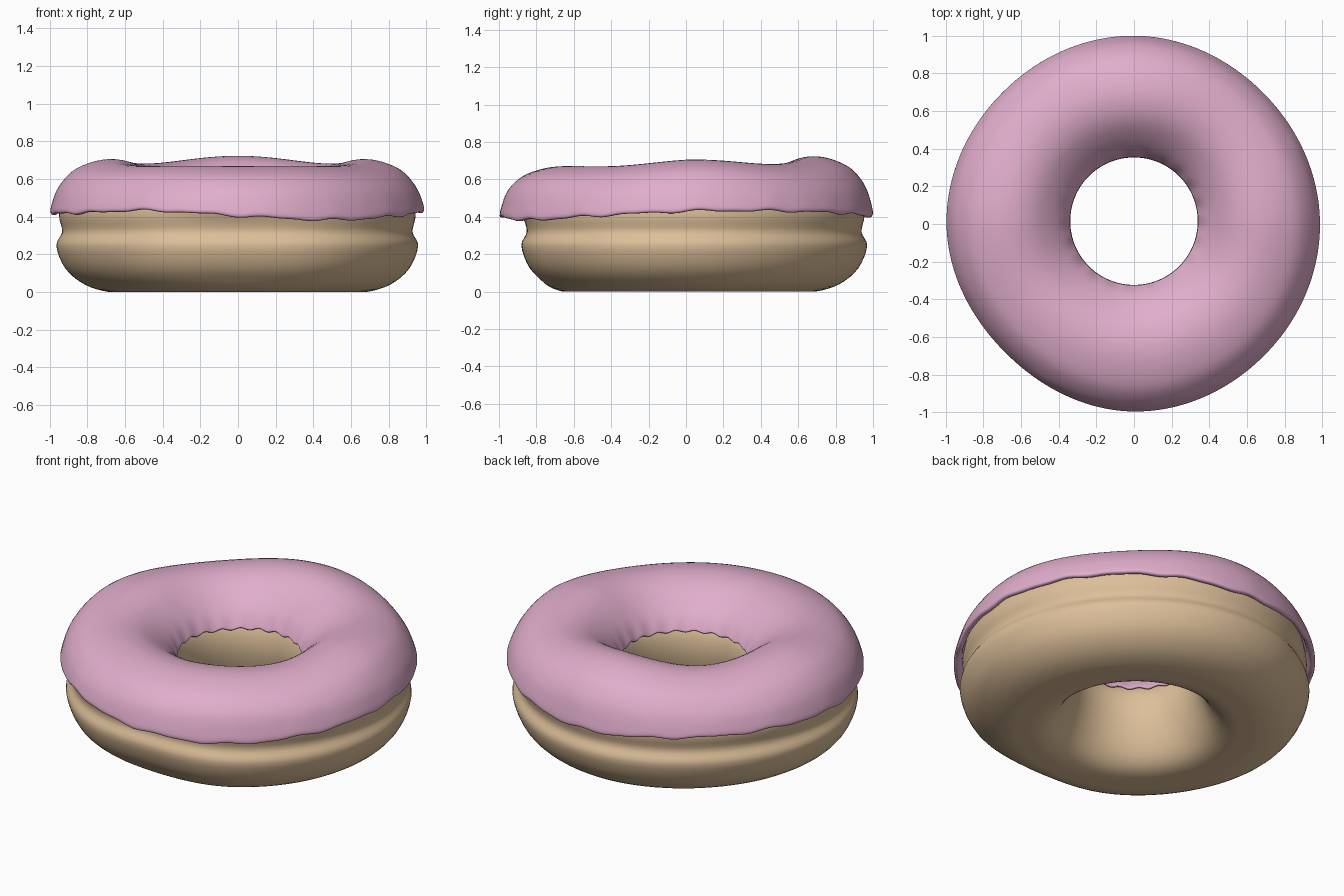
import bpy, bmesh
from math import sin, cos, pi, tau, exp, radians

if "Cube" in bpy.data.objects:
    bpy.data.objects.remove(bpy.data.objects["Cube"])

# Heights of the icing hem (every 30 degrees) and outline factors (every 45 degrees)
HEM = [.43, .432, .42, .40, .42, .425, .418, .42, .435, .405, .383, .405]
OUTLINE = [1.0, .99, 1.012, 1.0, 1.008, .978, 1.008, .995]


def clamp(v):
    return max(0.0, min(1.0, v))


def catmull(a, b, c, d, t):
    return b + .5 * t * (c - a + t * (2*a - 5*b + 4*c - d + t * (3*(b - c) + d - a)))


def periodic(table, u):
    """Smooth closed interpolation of a table, u in 0..1."""
    n = len(table)
    f = (u % 1.0) * n
    i = int(f)
    return catmull(*(table[(i + k) % n] for k in (-1, 0, 1, 2)), f - i)


def ridge_height(a):
    return .685 + .018*sin(a) + .018*min(1, 1 + sin(a))*cos(4*a)


def place(r, z, a):
    """Put a profile point at angle a, with the uneven outline and ridge."""
    outer = clamp((r - .35) / .6)
    z += (ridge_height(a) - .70) * clamp((z - .42) / .28)
    r *= 1 + (periodic(OUTLINE, a / tau) - 1) * outer
    return (r*cos(a), r*sin(a) + .015*(1 - outer), max(0, z))


def dough_shape(r, z, a):
    # flattened patch low on the front
    d = (a - 1.5*pi) / radians(25)
    if r > .6:
        r *= 1 - .085 * exp(-d*d) * clamp((.58 - z) / .2) * clamp((r - .6) / .25)
    return r, z


def icing_shape(r, z, a):
    # rippled hem outside and small ripples round the hole
    if r > .65:
        hem = periodic(HEM, a / tau) + .005*sin(17*a) + .003*sin(29*a)
        z += (hem - .42) * clamp((.56 - z) / .13)
    else:
        z += .007 * sin(21*a) * clamp((.56 - z) / .09)
    return r, z


def ring(name, profile, shape, colour, segs, steps):
    rs, zs = [p[0] for p in profile], [p[1] for p in profile]
    m = len(profile) * steps
    bm = bmesh.new()
    rows = []
    for i in range(segs):
        a = tau * i / segs
        rows.append([bm.verts.new(place(*shape(periodic(rs, j/m), periodic(zs, j/m), a), a))
                     for j in range(m)])
    for i in range(segs):
        p, q = rows[i], rows[(i + 1) % segs]
        for j in range(m):
            k = (j + 1) % m
            bm.faces.new((p[j], q[j], q[k], p[k])).smooth = True
    bmesh.ops.recalc_face_normals(bm, faces=bm.faces)
    me = bpy.data.meshes.new(name)
    bm.to_mesh(me)
    bm.free()
    mat = bpy.data.materials.new(name)
    mat.diffuse_color = colour
    mat.use_nodes = True
    mat.node_tree.nodes["Principled BSDF"].inputs["Base Color"].default_value = mat.diffuse_color
    me.materials.append(mat)
    ob = bpy.data.objects.new(name, me)
    bpy.context.collection.objects.link(ob)
    return ob


# Dough ring: flat base, slight waist, hidden top
ring("dough", [(.55, 0), (.68, 0), (.81, .04), (.91, .125), (.957, .245), (.927, .32),
               (.943, .41), (.915, .52), (.83, .61), (.65, .655), (.48, .585), (.375, .48),
               (.34, .37), (.35, .25), (.395, .12), (.46, .035)],
     dough_shape, (.72, .52, .32, 1), 128, 4)

# Icing: closed shell draped over the upper half with a rounded lip
ring("icing", [(.972, .418), (.988, .428), (.98, .47), (.955, .54), (.91, .605), (.85, .655),
               (.75, .693), (.65, .702), (.55, .678), (.46, .62), (.385, .545), (.345, .475),
               (.342, .458), (.36, .462), (.40, .53), (.48, .602), (.65, .667), (.83, .622),
               (.92, .53), (.945, .45), (.957, .425)],
     icing_shape, (.75, .42, .60, 1), 192, 3)
